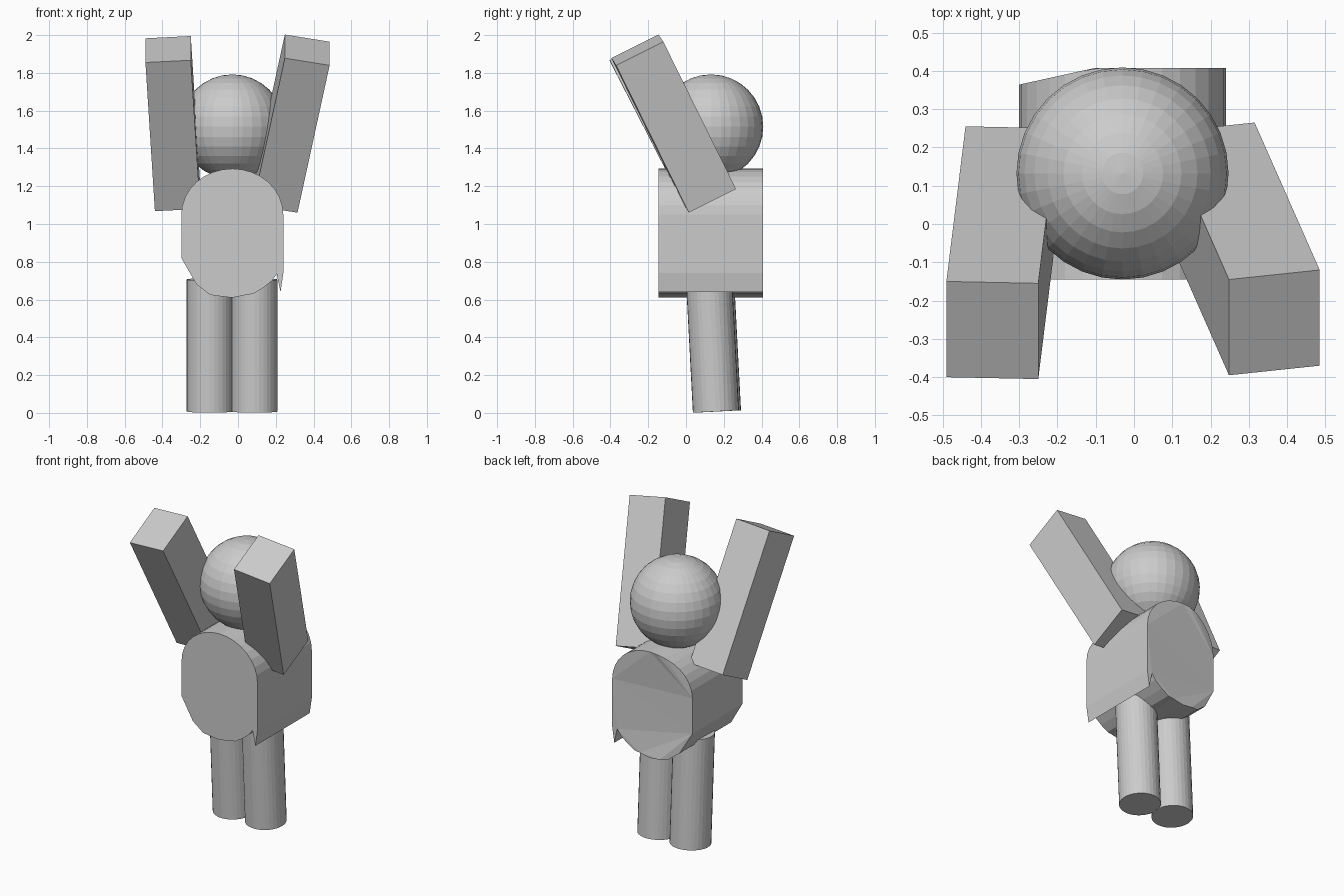
import bpy, bmesh, math
from mathutils import Matrix, Vector

cube = bpy.data.objects.get("Cube")
if cube:
    bpy.data.objects.remove(cube, do_unlink=True)

grey = bpy.data.materials.new("plain grey")
grey.use_nodes = True
grey.diffuse_color = (0.6, 0.6, 0.6, 1)
grey.node_tree.nodes["Principled BSDF"].inputs["Base Color"].default_value = (0.6, 0.6, 0.6, 1)


def finish(name, bm):
    bmesh.ops.recalc_face_normals(bm, faces=bm.faces)
    mesh = bpy.data.meshes.new(name)
    bm.to_mesh(mesh)
    bm.free()
    mesh.materials.append(grey)
    obj = bpy.data.objects.new(name, mesh)
    bpy.context.collection.objects.link(obj)
    return obj


# Head: faceted ball
bm = bmesh.new()
bmesh.ops.create_uvsphere(bm, u_segments=32, v_segments=16, radius=0.277,
                          matrix=Matrix.Translation((-0.03, 0.132, 1.515)))
finish("head", bm)


# Torso: domed outline with a ragged hem, extruded front to back
outline = [(-0.03 + 0.27 * math.cos(a), 1.05 + 0.243 * math.sin(a))
           for a in (math.pi * i / 16 for i in range(16, -1, -1))]
outline += [(0.24, 0.74), (0.225, 0.64), (0.205, 0.735), (0.18, 0.7), (0.13, 0.66),
            (0.08, 0.63), (0.045, 0.625), (-0.03, 0.61), (-0.1, 0.618),
            (-0.148, 0.625), (-0.18, 0.65), (-0.22, 0.68), (-0.3, 0.82)]


def back_y(x):
    # The back slants forward on the right-hand side
    return 0.408 - 0.22 * max(0, -0.1 - x)


bm = bmesh.new()
front = [bm.verts.new((x, -0.145, z)) for x, z in outline]
back = [bm.verts.new((x, back_y(x), z)) for x, z in outline]
caps = [bm.faces.new(front), bm.faces.new(back)]
for i in range(len(outline)):
    j = (i + 1) % len(outline)
    bm.faces.new((front[i], front[j], back[j], back[i]))
bmesh.ops.recalc_face_normals(bm, faces=bm.faces)
bmesh.ops.triangulate(bm, faces=caps)
finish("torso", bm)


# Arms: raised boxes, each from one hand corner and three edge directions
def arm(name, corner, width, depth, length):
    edges = [Vector(v) for v in (width, depth, length)]
    m = Matrix(edges).transposed().to_4x4()
    m.translation = Vector(corner) + sum(edges, Vector()) / 2
    bm = bmesh.new()
    bmesh.ops.create_cube(bm, size=1, matrix=m)
    finish(name, bm)


arm("right_arm", (-0.49, -0.4, 1.855), (0.24, -0.005, 0.012), (0, 0.25, 0.128), (0.05, 0.405, -0.787))
arm("left_arm", (0.485, -0.37, 1.84), (-0.237, -0.025, 0.038), (0, 0.25, 0.125), (-0.17, 0.385, -0.78))


# Legs: slightly tilted cylinders
for name, x, y in (("right_leg", -0.15, 0.169), ("left_leg", 0.087, 0.158)):
    bm = bmesh.new()
    bmesh.ops.create_cone(bm, cap_ends=True, segments=32, radius1=0.122, radius2=0.122, depth=0.7,
                          matrix=Matrix.Translation((x, y - 0.018, 0.357)) @ Matrix.Rotation(math.radians(3), 4, "X"))
    finish(name, bm)
